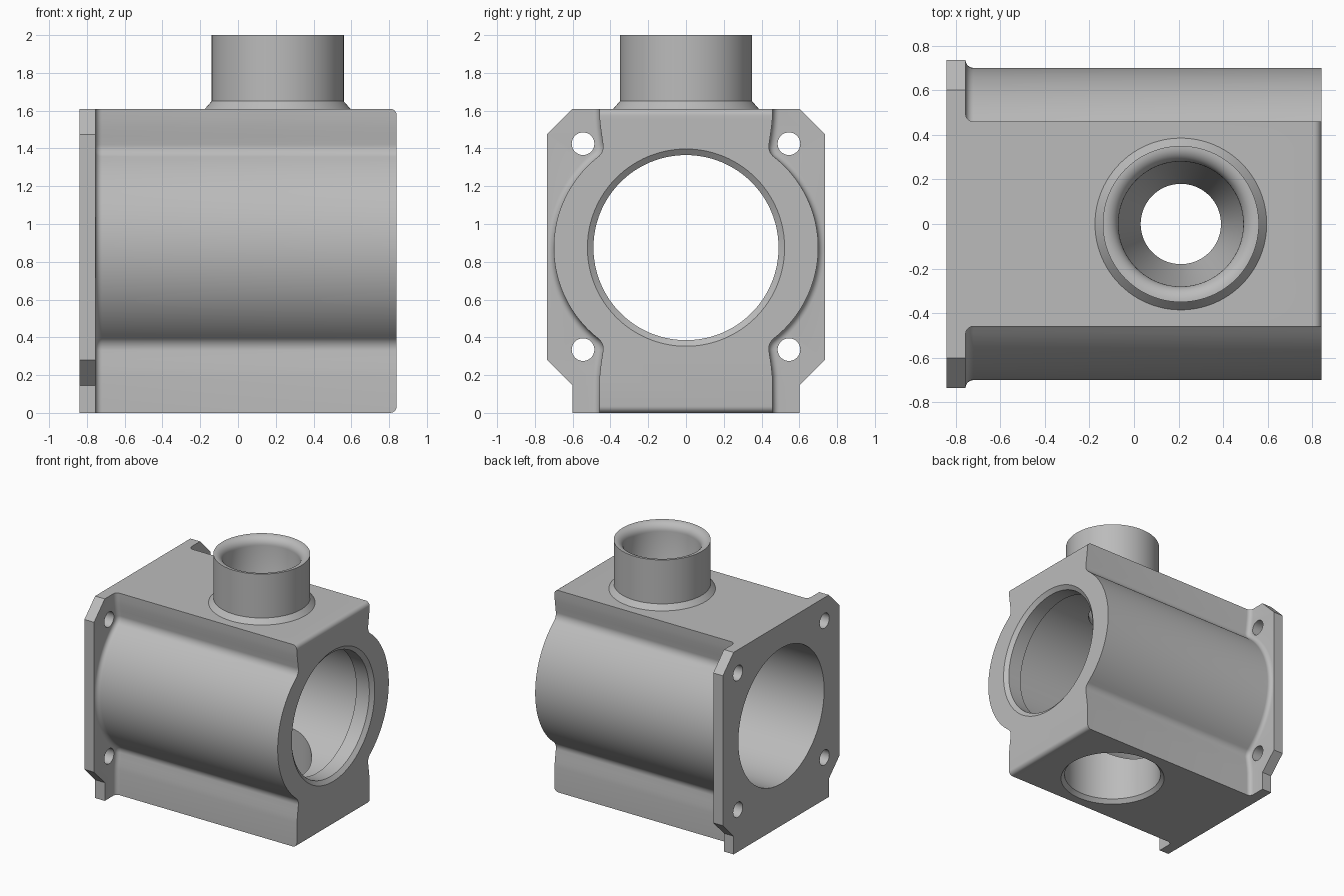
import bpy, bmesh, math
from mathutils import Matrix, Vector

if "Cube" in bpy.data.objects:
    bpy.data.objects.remove(bpy.data.objects["Cube"], do_unlink=True)

H = 1.61          # block height
MID = 0.875       # bore axis height
PORT_X = 0.21     # port axis

grey = bpy.data.materials.new("cast grey")
grey.use_nodes = True
grey.diffuse_color = (0.5, 0.5, 0.5, 1)
grey.node_tree.nodes["Principled BSDF"].inputs["Base Color"].default_value = (0.5, 0.5, 0.5, 1)


def loft(name, rings):
    """Closed solid through a list of equal-length rings of points."""
    bm = bmesh.new()
    loops = [[bm.verts.new(p) for p in ring] for ring in rings]
    n = len(loops[0])
    for a, b in zip(loops, loops[1:]):
        for i in range(n):
            bm.faces.new((a[i], a[(i + 1) % n], b[(i + 1) % n], b[i]))
    bm.faces.new(loops[0][::-1])
    bm.faces.new(loops[-1])
    bmesh.ops.recalc_face_normals(bm, faces=bm.faces)
    mesh = bpy.data.meshes.new(name)
    bm.to_mesh(mesh)
    bm.free()
    mesh.materials.append(grey)
    obj = bpy.data.objects.new(name, mesh)
    bpy.context.collection.objects.link(obj)
    return obj


def lathe(name, profile, origin, along_x=False, segments=96):
    """Solid of revolution from (distance along axis, radius) pairs."""
    turn = Matrix.Rotation(math.pi / 2, 3, 'Y') if along_x else Matrix.Identity(3)
    rings = []
    for d, r in profile:
        angles = [2 * math.pi * i / segments for i in range(segments)]
        rings.append([Vector(origin) + turn @ Vector((r * math.cos(a), r * math.sin(a), d))
                      for a in angles])
    return loft(name, rings)


def combine(target, other, operation):
    mod = target.modifiers.new(operation.lower(), 'BOOLEAN')
    mod.operation, mod.solver, mod.object = operation, 'EXACT', other
    bpy.ops.object.select_all(action='DESELECT')
    bpy.context.view_layer.objects.active = target
    target.select_set(True)
    bpy.ops.object.modifier_apply(modifier=mod.name)
    bpy.data.objects.remove(other, do_unlink=True)


def arc(cy, cz, r, start, end, steps):
    return [(cy + r * math.cos(math.radians(start + (end - start) * i / steps)),
             cz + r * math.sin(math.radians(start + (end - start) * i / steps)))
            for i in range(steps + 1)]


# Body cross-section: bulged side, waist fillet, nearly upright upper wall
TILT = 52
bulge = arc(0.09, 0, 0.61, 0, TILT, 20)
reach = 0.61 + 0.07
fillet = arc(0.09 + reach * math.cos(math.radians(TILT)),
             reach * math.sin(math.radians(TILT)), 0.07, 180 + TILT, 172, 10)[1:]
quarter = bulge + fillet + [(0.446, 0.59), (0.453, 0.64), (0.457, 0.68), (0.459, H - MID)]
side = [(y, -z) for y, z in reversed(quarter[1:])] + quarter
side = [(y, z + MID) for y, z in side]
side[0] = (side[0][0], 0.0)


def body_ring(x, grow=0.0, inset=0.0):
    pts = []
    for i, (y, z) in enumerate(side):
        a, b = side[max(i - 1, 0)], side[min(i + 1, len(side) - 1)]
        normal = Vector((b[1] - a[1], a[0] - b[0])).normalized()
        yy, zz = y + normal.x * grow, z + normal.y * grow
        if i == 0:
            zz = 0
        if i == len(side) - 1:
            zz = H
        pts.append((yy, min(max(zz, inset), H - inset)))
    return [(x, y, z) for y, z in pts] + [(x, -y, z) for y, z in reversed(pts)]


# Body: fillet into the flange, rounded top and bottom edge at the far end
R = 0.035
rings = [body_ring(-0.80, R)]
for i in range(7):
    t = math.radians(15 * i)
    rings.append(body_ring(-0.755 + R * (1 - math.cos(t)), R * (1 - math.sin(t))))
for i in range(7):
    t = math.radians(15 * i)
    rings.append(body_ring(0.84 - R + R * math.sin(t), 0, R * (1 - math.cos(t))))
housing = loft("housing", rings)

# Mounting flange with clipped corners
half = [(0.6, 0), (0.6, 0.145), (0.735, 0.28), (0.735, 1.475), (0.6, H)]
outline = half + [(-y, z) for y, z in reversed(half)]
flange = loft("flange", [[(x, y, z) for y, z in outline] for x in (-0.84, -0.755)])
combine(housing, flange, 'UNION')

# Top port with a bevelled foot
port = lathe("port", [(1.5, 0.385), (H, 0.385), (1.65, 0.35), (2.0, 0.35)], (PORT_X, 0, 0))
combine(housing, port, 'UNION')

# Main bore with a lip and chamfer at the far end
bore = lathe("bore_cutter", [(-0.9, 0.54), (0.70, 0.54), (0.70, 0.49), (0.815, 0.49),
                             (0.85, 0.535)], (0, 0, MID), True, 128)
combine(housing, bore, 'DIFFERENCE')

# Funnel through the port, with a rounded mouth
mouth = [(1.92 + z, 0.345 - y) for y, z in arc(0, 0, 0.065, 0, 90, 8)]
mouth = [(1.935 + 0.065 * math.sin(math.radians(11.25 * i)),
          0.345 - 0.065 * math.cos(math.radians(11.25 * i))) for i in range(9)]
funnel = lathe("funnel_cutter", [(1.1, 0.18), (1.42, 0.18), (1.62, 0.28)] + mouth
               + [(2.05, 0.345)], (PORT_X, 0, 0))
combine(housing, funnel, 'DIFFERENCE')

# Bottom opening with a chamfer
drain = lathe("drain_cutter", [(-0.02, 0.405), (0.03, 0.36), (0.6, 0.36)], (PORT_X, 0, 0))
combine(housing, drain, 'DIFFERENCE')

# Bolt holes
for y in (-0.545, 0.545):
    for z in (0.335, 1.425):
        hole = lathe("bolt_cutter", [(-0.9, 0.06), (-0.7, 0.06)], (0, y, z), True, 32)
        combine(housing, hole, 'DIFFERENCE')

bpy.ops.object.select_all(action='DESELECT')
housing.select_set(True)
bpy.context.view_layer.objects.active = housing
bpy.ops.object.shade_smooth_by_angle(angle=math.radians(28))
